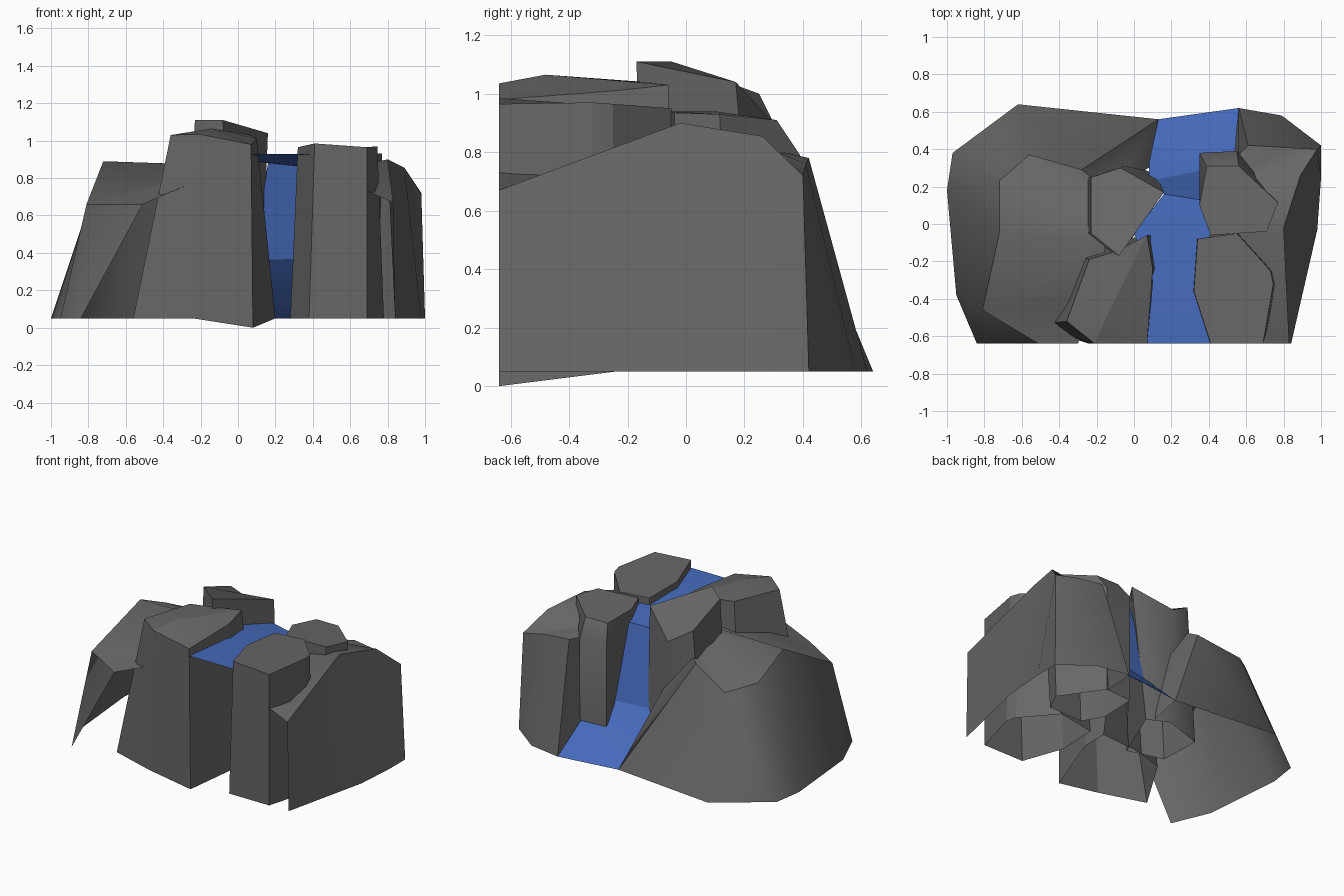
import bpy, bmesh, math

cube = bpy.data.objects.get("Cube")
if cube:
    bpy.data.objects.remove(cube)


def material(name, color):
    m = bpy.data.materials.new(name)
    m.use_nodes = True
    m.diffuse_color = color
    m.node_tree.nodes["Principled BSDF"].inputs["Base Color"].default_value = color
    return m


ROCK = material("grey rock", (0.135, 0.135, 0.135, 1))
WATER = material("blue water", (0.06, 0.145, 0.5, 1))
BASE = 0.05


def finish(bm, name, mat, angle):
    bmesh.ops.recalc_face_normals(bm, faces=bm.faces)
    # open shells must face upwards
    if sum(f.normal.z * f.calc_area() for f in bm.faces) < 0:
        bmesh.ops.reverse_faces(bm, faces=bm.faces)
    mesh = bpy.data.meshes.new(name)
    bm.to_mesh(mesh)
    bm.free()
    mesh.materials.append(mat)
    obj = bpy.data.objects.new(name, mesh)
    bpy.context.collection.objects.link(obj)
    bpy.ops.object.select_all(action="DESELECT")
    bpy.context.view_layer.objects.active = obj
    obj.select_set(True)
    bpy.ops.object.shade_smooth_by_angle(angle=math.radians(angle))


def skin(bm, rows, closed):
    """Join rows of equal length with quads."""
    grid = [[bm.verts.new(p) for p in row] for row in rows]
    count = len(rows[0])
    for a, b in zip(grid, grid[1:]):
        for i in range(count if closed else count - 1):
            j = (i + 1) % count
            bm.faces.new((a[i], a[j], b[j], b[i]))
    return grid


def shell(name, rows, mat, angle):
    bm = bmesh.new()
    skin(bm, rows, False)
    finish(bm, name, mat, angle)


def pillar(name, rings, angle, peak=None):
    """Hollow rock pillar with a flat or peaked cap."""
    bm = bmesh.new()
    top = skin(bm, rings, True)[0]
    if peak:
        tip = bm.verts.new(peak)
        for a, b in zip(top, top[1:] + top[:1]):
            bm.faces.new((a, b, tip))
    else:
        bm.faces.new(top)
    finish(bm, name, ROCK, angle)


def ground(points):
    return [(x, y, BASE) for x, y in points]


# Broad sloping cliff on the -x side
shell("right_cliff", [
    ground([(-.84, -.64), (-.95, -.38), (-1, .18), (-.97, .38), (-.62, .64), (.13, .56), (.08, .3)]),
    [(-.51, -.64, .66), (-.81, -.46, .66), (-.72, -.05, .89), (-.72, .23, .76),
     (-.56, .37, .7), (-.28, .29, .8), (-.12, .2, .8)],
    [(-.3, -.64, .75), (-.2, -.4, .8), (-.15, -.1, .87), (-.13, 0, .87),
     (-.12, .1, .86), (-.12, .16, .84), (-.1, .18, .8)],
], ROCK, 50)

# Rounded cliff on the +x side
shell("left_cliff", [
    ground([(.84, -.64), (.98, -.03), (1, .25), (1, .42), (.79, .58), (.56, .62), (.54, .39)]),
    [(.83, -.64, .67), (.8, -.02, .9), (.89, .26, .855), (.98, .4, .72),
     (.8, .41, .76), (.61, .42, .78), (.56, .37, .79)],
    [(.69, -.64, .73), (.5, -.06, .84), (.55, .15, .84), (.55, .24, .83),
     (.55, .27, .82), (.55, .29, .81), (.55, .31, .8)],
], ROCK, 50)

# Pillars at the front of the stream
pillar("front_right_pillar", [
    [(.07, -.64, .98), (-.21, -.64, 1.035), (-.36, -.52, 1.03), (-.24, -.19, 1.04),
     (-.08, -.14, 1.04), (.07, -.06, 1.03), (.1, -.24, 1.01)],
    [(.08, -.64, 0), (-.24, -.64, BASE), (-.56, -.54, BASE), (-.32, -.15, BASE),
     (-.1, -.08, BASE), (.2, -.06, BASE), (.2, -.24, BASE)],
], 15, peak=(-.14, -.48, 1.065))

pillar("front_left_pillar", [
    [(.41, -.64, .985), (.69, -.64, .965), (.745, -.32, .97), (.73, -.25, .965),
     (.55, -.05, .95), (.34, -.08, .95), (.32, -.36, .965)],
    ground([(.38, -.64), (.69, -.64), (.78, -.32), (.76, -.25), (.57, -.03), (.29, -.08), (.28, -.36)]),
], 15)

# Pillars either side of the waterfall
pillar("back_right_pillar", [
    [(-.23, .25, 1), (-.07, .3, .9), (.16, .17, 1.04), (-.08, -.17, 1.11), (-.23, -.05, 1.11)],
    ground([(-.3, .24), (-.02, .33), (.12, .26), (-.04, -.12), (-.29, -.05)]),
], 60)

pillar("back_left_pillar", [
    [(.71, -.04, .935), (.41, -.06, .94), (.35, .1, .94), (.39, .31, .91), (.56, .31, .91), (.77, .115, .93)],
    [(.71, -.04, .82), (.41, -.06, .82), (.35, .1, .82), (.35, .38, .8), (.55, .39, .79), (.77, .12, .82)],
    ground([(.68, -.01), (.42, -.02), (.34, .12), (.35, .38), (.55, .39), (.74, .12)]),
], 40)

# Stream, waterfall and pool
shell("waterfall", [
    [(.07, -.64, .93), (.1, -.3, .92), (0, -.05, .9), (.16, .16, .88),
     (.08, .23, .36), (.08, .32, .27), (.1, .42, .18), (.13, .56, BASE)],
    [(.41, -.64, .93), (.33, -.3, .92), (.41, -.05, .9), (.35, .13, .86),
     (.35, .285, .37), (.35, .29, .35), (.54, .39, .22), (.56, .62, BASE)],
], WATER, 15)
